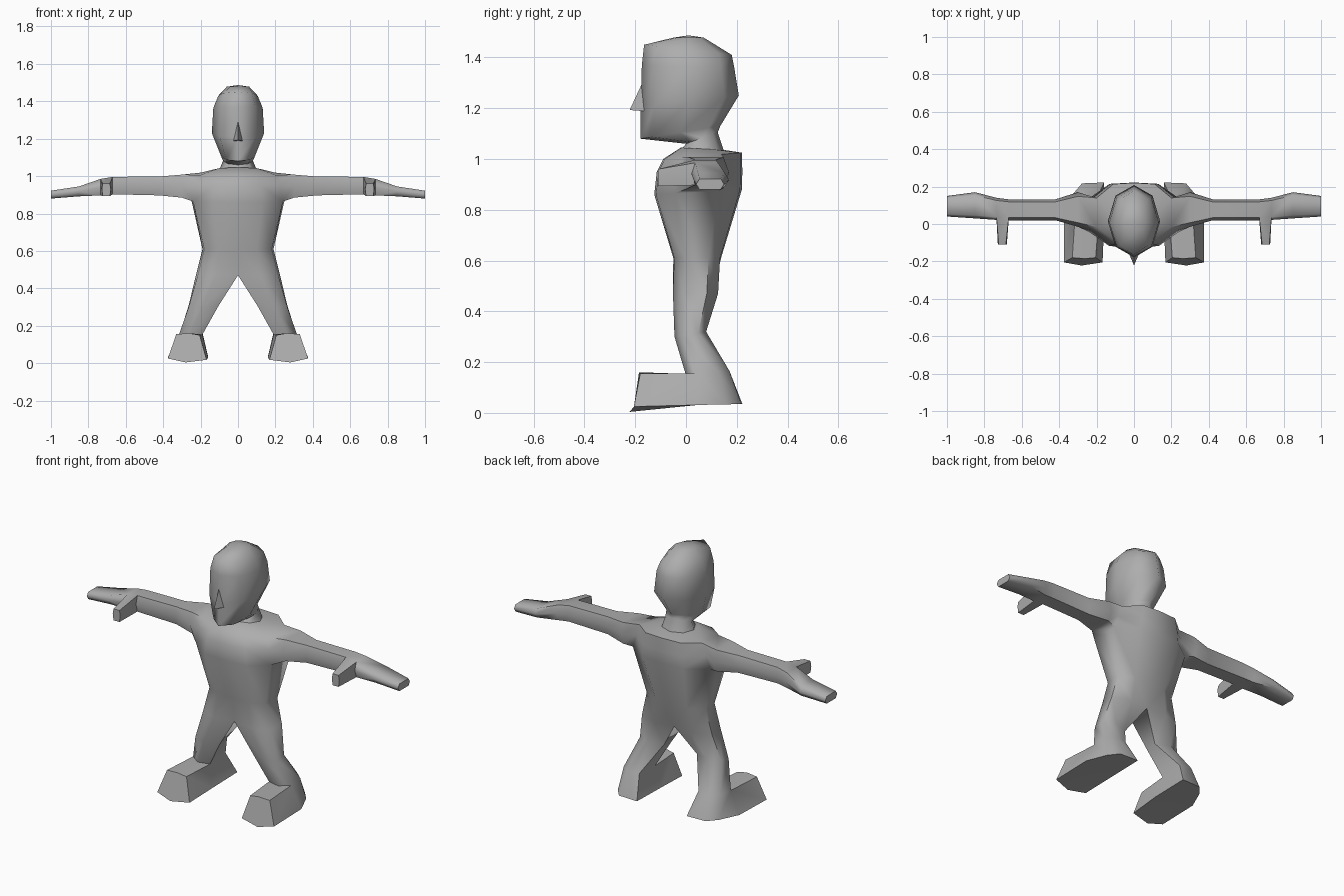
import bpy, bmesh, math
from mathutils import Vector

if "Cube" in bpy.data.objects:
    bpy.data.objects.remove(bpy.data.objects["Cube"])

grey = bpy.data.materials.new("plain grey")
grey.diffuse_color = (0.42, 0.42, 0.42, 1)
grey.use_nodes = True
grey.node_tree.nodes["Principled BSDF"].inputs["Base Color"].default_value = grey.diffuse_color


def finish(name, bm, mirror=False):
    """Turn a bmesh into a smooth-shaded, optionally mirrored object."""
    bmesh.ops.recalc_face_normals(bm, faces=bm.faces[:])
    mesh = bpy.data.meshes.new(name)
    bm.to_mesh(mesh)
    bm.free()
    mesh.materials.append(grey)
    ob = bpy.data.objects.new(name, mesh)
    bpy.context.collection.objects.link(ob)
    bpy.ops.object.select_all(action='DESELECT')
    ob.select_set(True)
    bpy.context.view_layer.objects.active = ob
    bpy.ops.object.shade_smooth_by_angle(angle=math.radians(65))
    if mirror:
        mod = ob.modifiers.new("mirror", 'MIRROR')
        mod.use_clip = True
        mod.merge_threshold = 0.002
    return ob


def verts(bm, points):
    return [bm.verts.new(p) for p in points]


def bridge(bm, a, b, skip=()):
    """Join two rings of equal length with quads, leaving out some sides."""
    n = len(a)
    for i in range(n):
        if i not in skip:
            j = (i + 1) % n
            bm.faces.new((a[i], a[j], b[j], b[i]))


def body_ring(z, x_in, x_out, yf, yb, tuck=0.0, x_back=None, zb=None):
    """Six points from inner front, round the outside, to inner back."""
    x_back = x_out if x_back is None else x_back
    zb = z if zb is None else zb
    mid = x_in + (x_out - x_in) * 0.55
    pts = [(x_in, tuck), (mid, 0.02), (x_out, 0.24),
           (x_back, 0.74), (mid, 0.98), (x_in, 1 - tuck)]
    return [(x, yf + (yb - yf) * t, z + (zb - z) * t) for x, t in pts]


def limb_ring(x, y0, y1, z0, z1):
    """Six points round an arm: up the front, down the back."""
    s, m = (y1 - y0) * 0.12, (z0 + z1) / 2
    return [(x, y0 + s, z0), (x, y0, m), (x, y0 + s, z1),
            (x, y1 - s, z1), (x, y1, m), (x, y1 - s, z0)]


# Half body: torso and leg in one run of rings
bm = bmesh.new()
neck = verts(bm, body_ring(1.045, 0, 0.10, -0.02, 0.155, zb=1.035))
shoulder = verts(bm, body_ring(1.00, 0, 0.20, -0.09, 0.22, x_back=0.20, zb=1.025))
upper = verts(bm, body_ring(0.95, 0, 0.225, -0.115, 0.222))
chest = verts(bm, body_ring(0.86, 0, 0.24, -0.125, 0.22, x_back=0.25, zb=0.88))
waist = verts(bm, body_ring(0.61, 0, 0.18, -0.05, 0.138, x_back=0.19))
crotch = verts(bm, body_ring(0.47, 0, 0.215, -0.055, 0.13, tuck=0.12, x_back=0.225))
knee = verts(bm, body_ring(0.30, 0.105, 0.262, -0.048, 0.082, tuck=0.25, zb=0.32))
ankle = verts(bm, body_ring(0.152, 0.19, 0.315, -0.005, 0.175, tuck=0.1, x_back=0.31, zb=0.165))
sole = verts(bm, body_ring(0.03, 0.16, 0.375, -0.01, 0.222, x_back=0.325, zb=0.035))

bm.faces.new(neck)
bridge(bm, neck, shoulder, skip=(5,))
bridge(bm, shoulder, upper, skip=(2, 5))
bridge(bm, upper, chest, skip=(2, 5))
bridge(bm, chest, waist, skip=(5,))
bridge(bm, waist, crotch, skip=(5,))
bridge(bm, crotch, knee)
bridge(bm, knee, ankle)
bridge(bm, ankle, sole, skip=(0, 1))
bm.faces.new(sole)

# Foot, pulled forward from the front of the ankle
toe = verts(bm, [(0.205, -0.18, 0.15), (0.262, -0.185, 0.16), (0.33, -0.18, 0.155),
                 (0.375, -0.205, 0.025), (0.28, -0.222, 0.004), (0.168, -0.205, 0.018)])
bridge(bm, ankle[:3] + sole[2::-1], toe)
bm.faces.new(toe)

# Arm, drawn out of the side of the chest
last = [chest[2], upper[2], shoulder[2], shoulder[3], upper[3], chest[3]]
arm = {}
for x, y0, y1, z0, z1 in [(0.30, -0.015, 0.17, 0.885, 1.008),
                          (0.42, 0.02, 0.132, 0.897, 0.998),
                          (0.67, 0.02, 0.132, 0.903, 0.996),
                          (0.735, 0.022, 0.14, 0.897, 0.985),
                          (0.85, 0.03, 0.17, 0.892, 0.945),
                          (1.00, 0.04, 0.15, 0.88, 0.922)]:
    ring = verts(bm, limb_ring(x, y0, y1, z0, z1))
    bridge(bm, last, ring, skip=(0, 1) if x == 0.735 else ())
    arm[x] = last = ring
bm.faces.new(last)

# Thumb, pulled forward from the wrist
thumb = verts(bm, [(x, -0.11, z) for x, z in
                   [(0.685, 0.893), (0.68, 0.93), (0.685, 0.96),
                    (0.723, 0.96), (0.728, 0.93), (0.723, 0.893)]])
bridge(bm, arm[0.67][:3] + arm[0.735][2::-1], thumb)
bm.faces.new(thumb)
finish("body", bm, mirror=True)

# Head with neck: eight-sided rings, each tilted from front to back
bm = bmesh.new()
last = None
for zf, zb, yf, yb, w in [(1.035, 1.03, -0.02, 0.15, 0.10),
                          (1.06, 1.105, 0.0, 0.125, 0.08),
                          (1.08, 1.13, -0.18, 0.135, 0.09),
                          (1.21, 1.25, -0.178, 0.208, 0.14),
                          (1.37, 1.36, -0.174, 0.19, 0.132),
                          (1.45, 1.41, -0.165, 0.18, 0.105)]:
    pts = []
    for k in range(8):
        a = math.tau * k / 8
        t = (1 - math.cos(a)) / 2
        pts.append((w * math.sin(a), yf + (yb - yf) * t, zf + (zb - zf) * t))
    ring = verts(bm, pts)
    if last:
        bridge(bm, last, ring)
    else:
        bm.faces.new(ring)
    last = ring
crown = verts(bm, [(0.06 * math.sin(math.tau * k / 8),
                    0.01 - 0.06 * math.cos(math.tau * k / 8), 1.478) for k in range(8)])
bridge(bm, last, crown)
peak = bm.verts.new((0, 0.01, 1.487))
for k in range(8):
    bm.faces.new((crown[k], crown[(k + 1) % 8], peak))
finish("head", bm)

# Nose: a small four-cornered wedge
bm = bmesh.new()
top, tip, left, right = verts(bm, [(0, -0.172, 1.30), (0, -0.222, 1.193),
                                   (-0.026, -0.16, 1.188), (0.026, -0.16, 1.188)])
for tri in [(top, tip, left), (top, right, tip), (tip, right, left), (top, left, right)]:
    bm.faces.new(tri)
finish("nose", bm)
